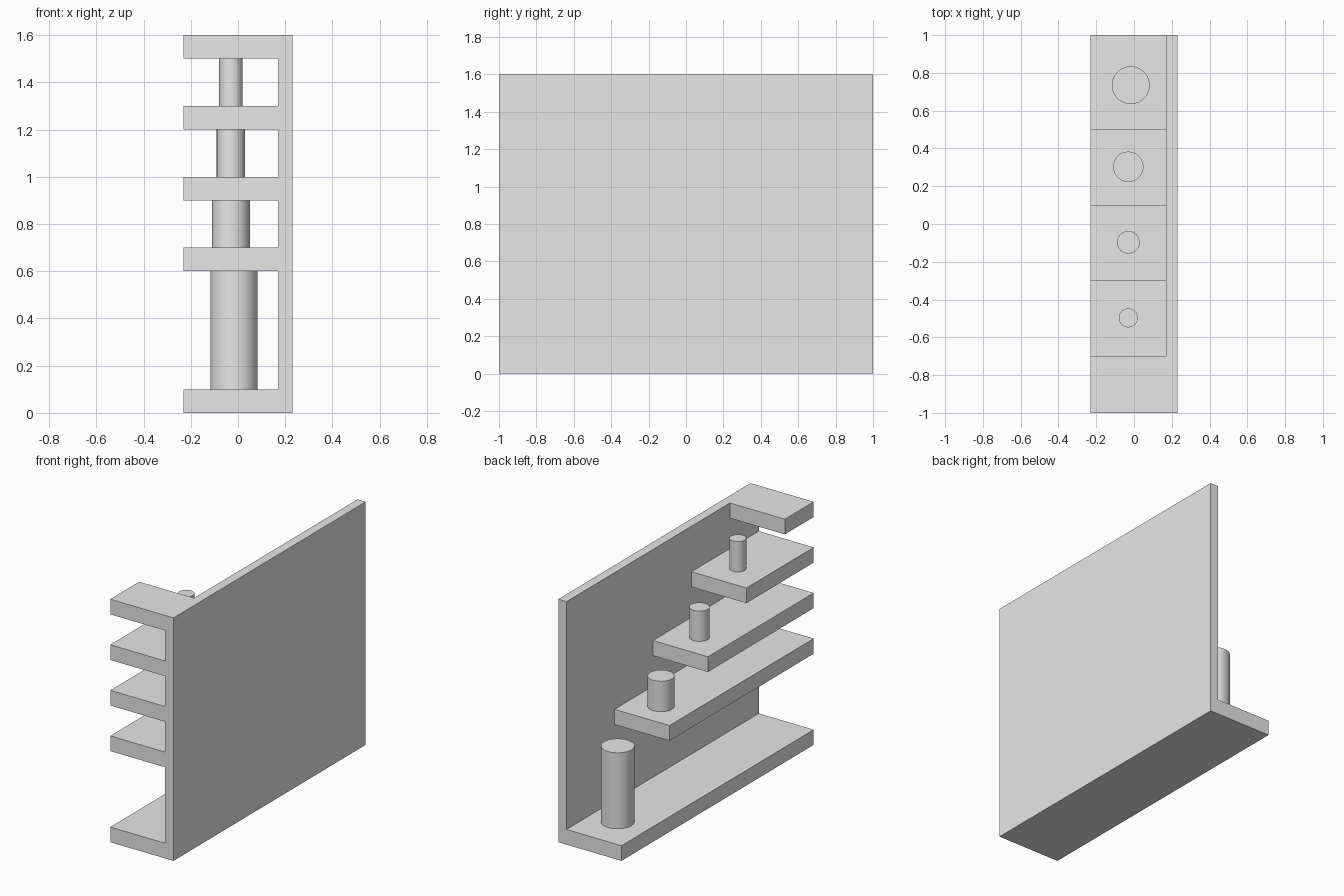
import bpy
import math

if "Cube" in bpy.data.objects:
    bpy.data.objects.remove(bpy.data.objects["Cube"], do_unlink=True)

grey = bpy.data.materials.new("light_grey")
grey.use_nodes = True
grey.diffuse_color = (0.8, 0.8, 0.8, 1)
grey.node_tree.nodes["Principled BSDF"].inputs["Base Color"].default_value = (0.8, 0.8, 0.8, 1)

FRONT, BACK = -1.0, 1.0
OUTER, WALL_INNER, OPEN_EDGE = 0.23, 0.17, -0.23
HEIGHT, THICK = 1.6, 0.1


def box(name, low, high):
    """Axis-aligned box between two corners."""
    bpy.ops.mesh.primitive_cube_add(size=1, location=[(a + b) / 2 for a, b in zip(low, high)])
    obj = bpy.context.object
    obj.name = name
    obj.scale = [b - a for a, b in zip(low, high)]
    bpy.ops.object.transform_apply(location=False, rotation=False, scale=True)
    obj.data.materials.append(grey)
    return obj


def post(name, x, y, radius, bottom, top):
    """Smooth round post standing on a shelf."""
    bpy.ops.mesh.primitive_cylinder_add(vertices=64, radius=radius, depth=top - bottom,
                                        location=(x, y, (bottom + top) / 2))
    obj = bpy.context.object
    obj.name = name
    obj.data.materials.append(grey)
    bpy.ops.object.shade_smooth_by_angle(angle=math.radians(30))
    return obj


# Tall side wall
box("side_wall", (WALL_INNER, FRONT, 0), (OUTER, BACK, HEIGHT))

# Shelves, each shorter than the one below: name, underside, back end
shelves = [
    ("base_shelf", 0.0, BACK),
    ("lower_shelf", 0.6, 0.5),
    ("middle_shelf", 0.9, 0.1),
    ("upper_shelf", 1.2, -0.3),
    ("top_shelf", 1.5, -0.7),
]
for name, z, back in shelves:
    box(name, (OPEN_EDGE, FRONT, z), (WALL_INNER, back, z + THICK))

# Posts on the exposed end of each shelf, level with the next shelf's underside
posts = [
    ("base_post", -0.017, 0.735, 0.1),
    ("lower_post", -0.03, 0.303, 0.08),
    ("middle_post", -0.03, -0.097, 0.06),
    ("upper_post", -0.03, -0.497, 0.05),
]
for (name, x, y, radius), below, above in zip(posts, shelves, shelves[1:]):
    post(name, x, y, radius, below[1] + THICK, above[1])
